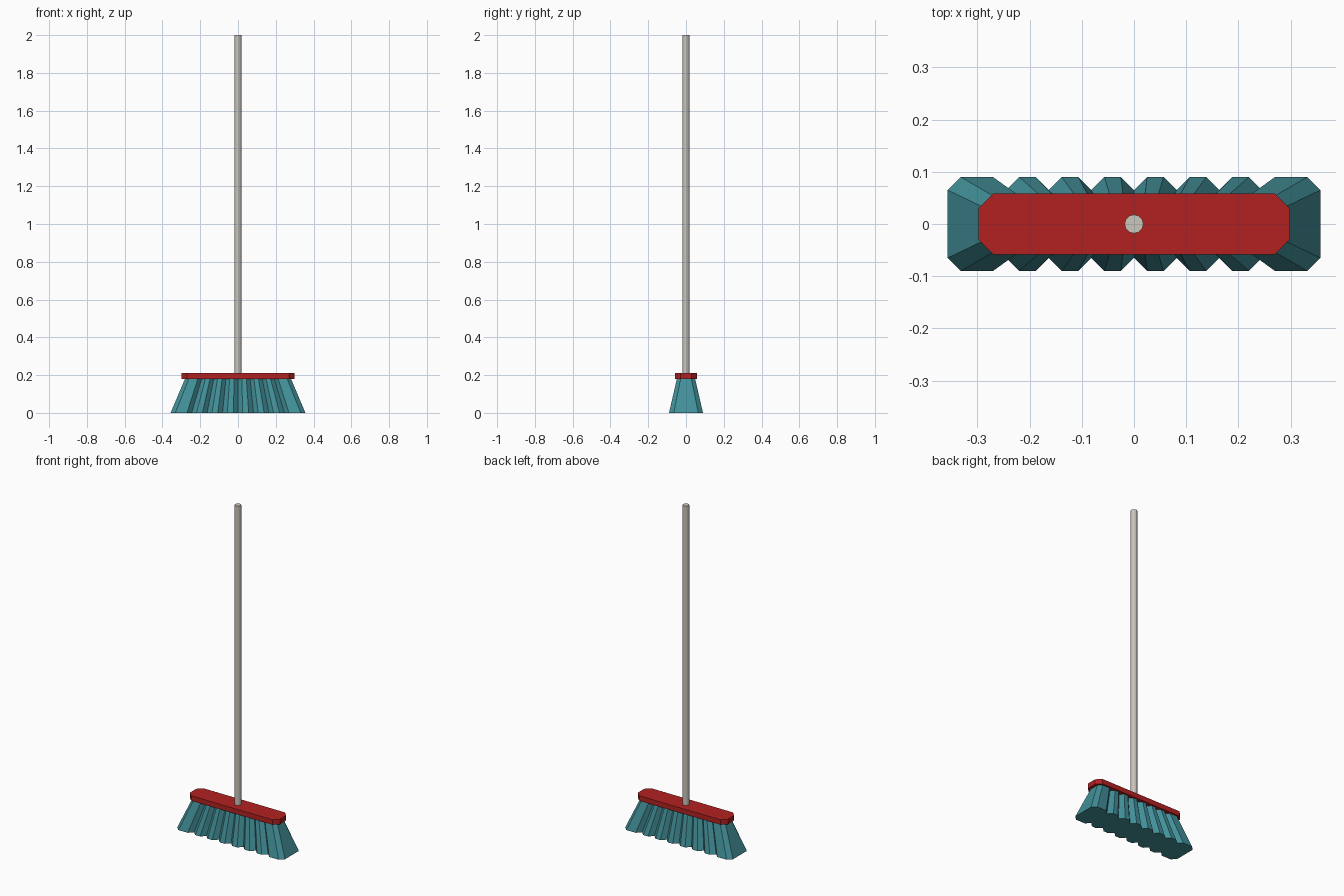
import bpy, math

if "Cube" in bpy.data.objects:
    bpy.data.objects.remove(bpy.data.objects["Cube"])


def material(name, rgb):
    m = bpy.data.materials.new(name)
    m.diffuse_color = (*rgb, 1)
    m.use_nodes = True
    m.node_tree.nodes["Principled BSDF"].inputs["Base Color"].default_value = m.diffuse_color
    return m


RED = material("red", (0.45, 0.015, 0.015))
TEAL = material("teal", (0.055, 0.28, 0.32))
GREY = material("warm grey", (0.60, 0.57, 0.51))


def loft(name, lower, upper, z0, z1, mat):
    """Closed solid between two outlines with the same point count."""
    n = len(lower)
    verts = [(x, y, z0) for x, y in lower] + [(x, y, z1) for x, y in upper]
    faces = [(i, (i + 1) % n, n + (i + 1) % n, n + i) for i in range(n)]
    faces += [tuple(reversed(range(n))), tuple(range(n, 2 * n))]
    mesh = bpy.data.meshes.new(name)
    mesh.from_pydata(verts, [], faces)
    mesh.materials.append(mat)
    obj = bpy.data.objects.new(name, mesh)
    bpy.context.collection.objects.link(obj)
    return obj


def chamfered(hx, hy, c):
    """Rectangle with cut corners, counter-clockwise."""
    return [(-hx + c, -hy), (hx - c, -hy), (hx, -hy + c), (hx, hy - c),
            (hx - c, hy), (-hx + c, hy), (-hx, hy - c), (-hx, -hy + c)]


def bristle_outline(hx, hy, pitch, c):
    """Row of eight tufts with V notches between them and cut end corners."""
    front = [(-hx, -hy + c), (-hx + c, -hy)]
    for i in range(-3, 4):
        x = i * pitch
        front += [(x - c, -hy), (x, -hy + c), (x + c, -hy)]
    front += [(hx - c, -hy), (hx, -hy + c)]
    return front + [(-x, -y) for x, y in front]


# Flared bristles
loft("bristles", bristle_outline(0.357, 0.09, 0.0817, 0.025),
     bristle_outline(0.28, 0.048, 0.064, 0.02), 0, 0.182, TEAL)

# Head board
board = chamfered(0.298, 0.058, 0.028)
loft("head_board", board, board, 0.18, 0.21, RED)

# Handle
bpy.ops.mesh.primitive_cylinder_add(vertices=12, radius=0.018, depth=1.8,
                                    location=(0, 0, 1.1))
handle = bpy.context.object
handle.name = "handle"
handle.data.materials.append(GREY)
